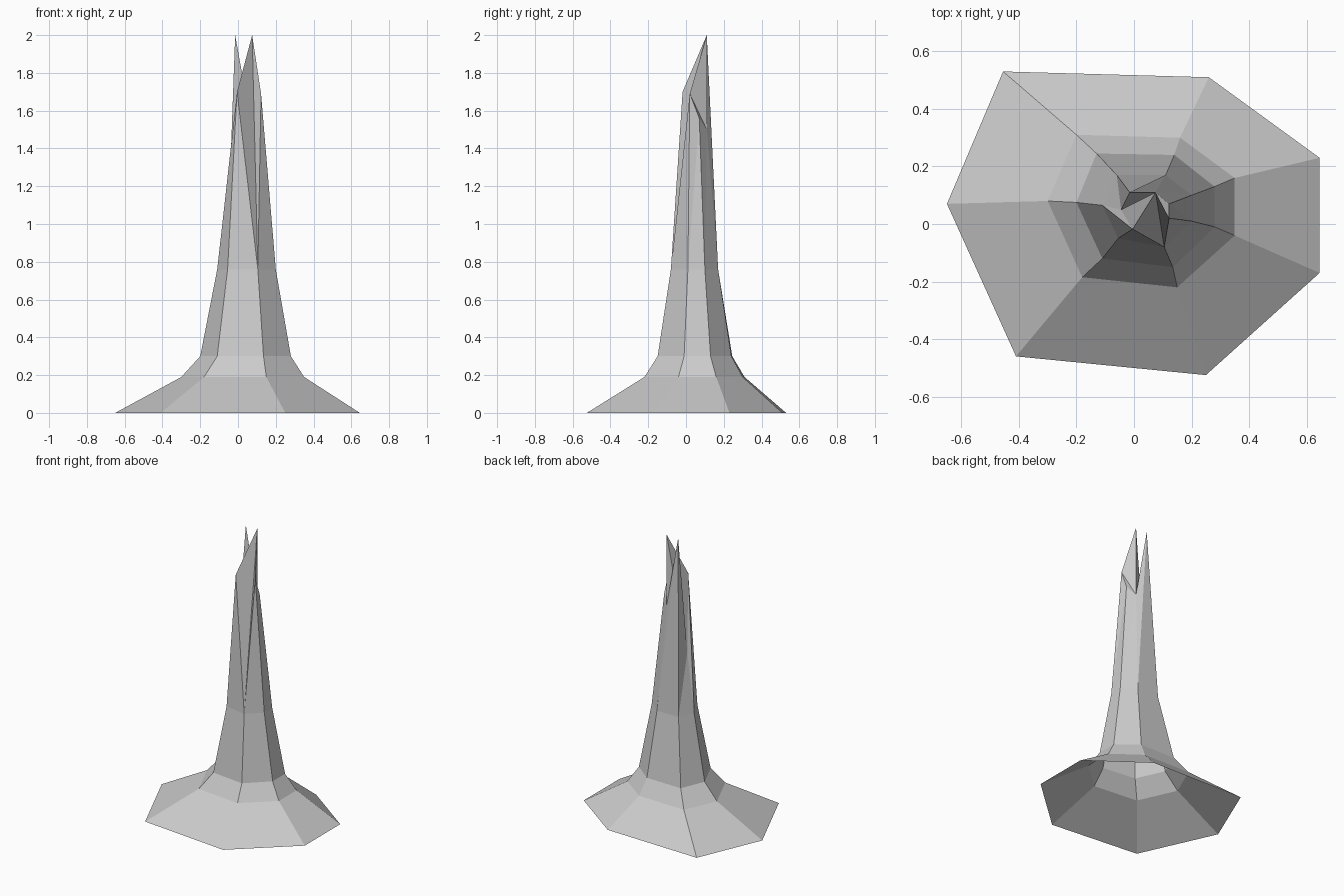
import bpy
import bmesh

default_cube = bpy.data.objects.get("Cube")
if default_cube:
    bpy.data.objects.remove(default_cube, do_unlink=True)


def make_material(name, colour):
    material = bpy.data.materials.new(name)
    material.use_nodes = True
    material.diffuse_color = colour
    material.node_tree.nodes["Principled BSDF"].inputs["Base Color"].default_value = colour
    return material


# Seven-sided outlines of the trunk, counter-clockwise from the right-hand corner
root_outline = [(-.65, .07), (-.41, -.46), (.25, -.525), (.645, -.17), (.645, .23), (.26, .51), (-.455, .53)]
flare_outline = [(-.3, .08), (-.18, -.185), (.15, -.22), (.35, -.04), (.35, .16), (.16, .3), (-.2, .31)]
neck_outline = [(-.2, .075), (-.11, -.12), (.135, -.15), (.28, -.01), (.28, .13), (.14, .24), (-.13, .245)]
stem_outline = [(-.11, .065), (-.055, -.05), (.105, -.08), (.2, .01), (.2, .1), (.11, .17), (-.06, .17)]

# Broken tips, each at its own height
tips = [(-.045, .05, 1.17), (-.005, -.018, 1.7), (.075, .11, 2), (.122, .02, 1.69),
        (.122, .07, 1.56), (.075, .11, 1.5), (-.015, .11, 2)]


def add_ring(bm, outline, height):
    return [bm.verts.new((x, y, height)) for x, y in outline]


def bridge(bm, lower, upper):
    """Join two rings with quads."""
    count = len(lower)
    for i in range(count):
        j = (i + 1) % count
        bm.faces.new((lower[i], lower[j], upper[j], upper[i]))


def build_trunk():
    bm = bmesh.new()

    # Spreading roots and lower trunk, open underneath
    roots = add_ring(bm, root_outline, 0)
    flare = add_ring(bm, flare_outline, .19)
    neck = add_ring(bm, neck_outline, .3)
    stem = add_ring(bm, stem_outline, .76)
    for lower, upper in ((roots, flare), (flare, neck), (neck, stem)):
        bridge(bm, lower, upper)

    # Upper trunk, creased along the split that runs down the front
    top = [bm.verts.new(tip) for tip in tips]
    right, front_right, split, front_left, left, notch, back = top
    for i in range(len(top)):
        j = (i + 1) % len(top)
        if top[j] is split:
            bm.faces.new((stem[i], stem[j], top[i]))
            bm.faces.new((stem[j], split, top[i]))
        else:
            bm.faces.new((stem[i], stem[j], top[j]))
            bm.faces.new((stem[i], top[j], top[i]))

    # Splintered break between the tips
    for corners in ((right, front_right, split), (right, split, notch), (right, notch, back),
                    (split, front_left, notch), (front_left, left, notch)):
        bm.faces.new(corners)

    mesh = bpy.data.meshes.new("broken_trunk")
    bm.to_mesh(mesh)
    bm.free()
    trunk = bpy.data.objects.new("broken_trunk", mesh)
    bpy.context.collection.objects.link(trunk)
    return trunk


trunk = build_trunk()
trunk.data.materials.append(make_material("plain_grey", (.6, .6, .6, 1)))
